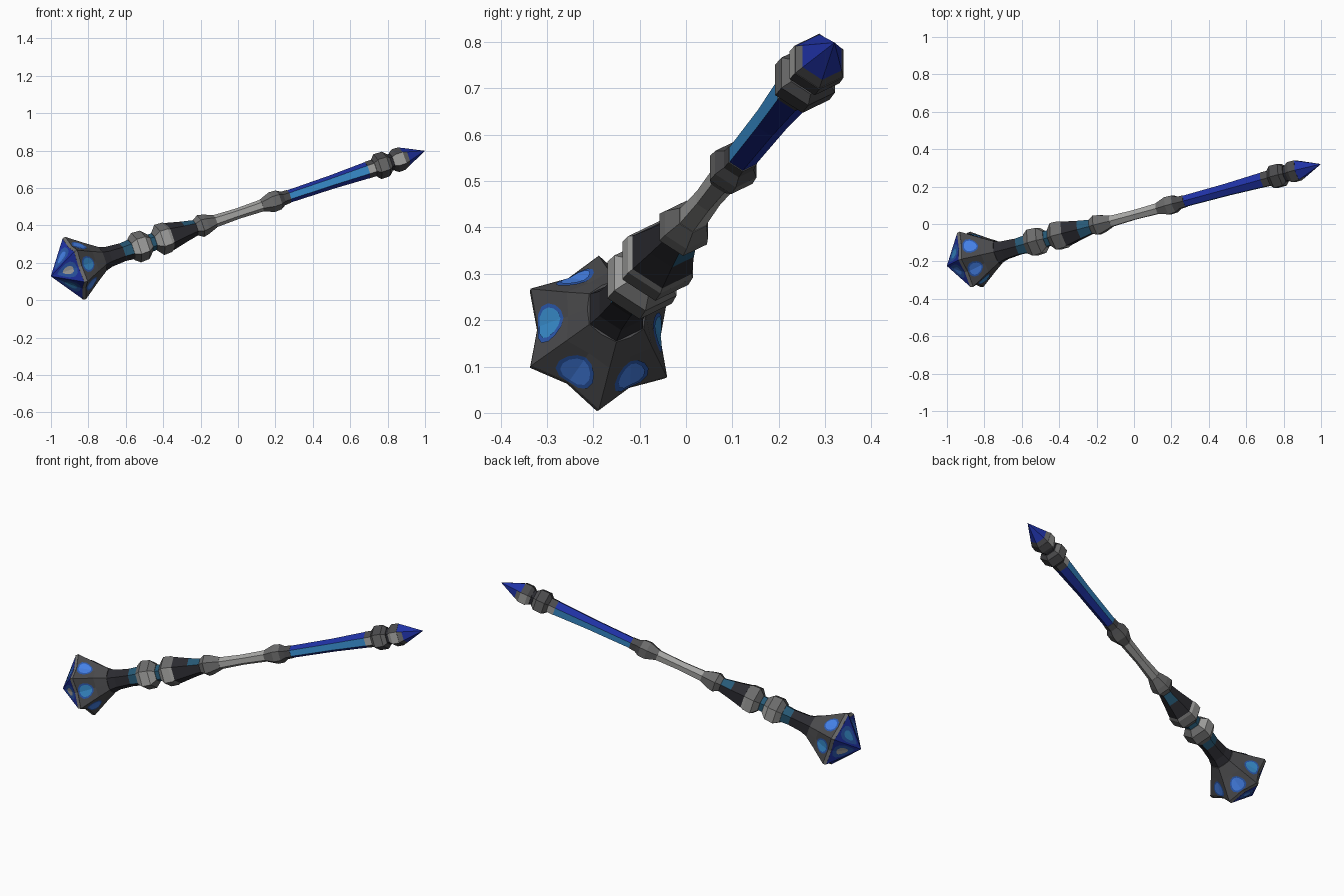
import bpy, bmesh, math
from mathutils import Vector

if "Cube" in bpy.data.objects:
    bpy.data.objects.remove(bpy.data.objects["Cube"])

# Weapon axis: starts at the centre of the head rim, runs to the pommel tip
ORIGIN = Vector((-0.875, -0.19, 0.17))
AXIS = Vector((0.918, 0.25, 0.308)).normalized()
UP = Vector((-0.318, 0, 0.948)).normalized()
SIDE = AXIS.cross(UP)


def material(name, rgb):
    m = bpy.data.materials.new(name)
    m.use_nodes = True
    m.diffuse_color = (*rgb, 1)
    m.node_tree.nodes["Principled BSDF"].inputs["Base Color"].default_value = (*rgb, 1)
    return m


CHARCOAL = material("charcoal", (0.024, 0.024, 0.03))
IRON = material("dark iron", (0.07, 0.07, 0.074))
STEEL = material("steel", (0.15, 0.15, 0.15))
SILVER = material("silver", (0.38, 0.38, 0.37))
TEAL = material("dark teal", (0.02, 0.1, 0.18))
ROYAL = material("royal blue", (0.014, 0.032, 0.38))
MID = material("medium blue", (0.025, 0.1, 0.42))
SKY = material("sky blue", (0.04, 0.27, 0.62))
BRIGHT = material("bright blue", (0.06, 0.22, 0.8))


def point(s, r, turn):
    """Point at distance s on the axis, radius r, turn in sixths."""
    a = turn * math.pi / 3
    return ORIGIN + AXIS * s + (UP * math.cos(a) + SIDE * math.sin(a)) * r


def finish(name, bm, mats):
    me = bpy.data.meshes.new(name)
    bm.to_mesh(me)
    bm.free()
    for m in mats:
        me.materials.append(m)
    bpy.context.collection.objects.link(bpy.data.objects.new(name, me))


def loft(name, rings, mats, rule=None):
    """Six-sided tube; a ring is (s, r) or (s, tip r, mid r) for a star."""
    bm = bmesh.new()
    loops = []
    for ring in rings:
        s, radii = ring[0], ring[1:]
        n = 6 * len(radii)
        if radii[0] == 0:
            loops.append([bm.verts.new(point(s, 0, 0))] * n)
        else:
            loops.append([bm.verts.new(point(s, radii[i % len(radii)], i * 6 / n))
                          for i in range(n)])
    for band, (a, b) in enumerate(zip(loops, loops[1:])):
        for i in range(n):
            j = (i + 1) % n
            corners = list(dict.fromkeys((a[i], a[j], b[j], b[i])))
            f = bm.faces.new(corners)
            f.material_index = rule(band, i * 6 // n) if rule else 0
    for loop in (loops[0], loops[-1]):
        if loop[0] is not loop[1]:
            bm.faces.new(loop)
    bmesh.ops.recalc_face_normals(bm, faces=bm.faces)
    finish(name, bm, mats)


def spots(name, outer, inner, centre, size, lift, mats):
    """Thin creased ovals on the six hollow sides between two star rings."""
    bm = bmesh.new()
    for side in range(6):
        for half in (-1, 1):
            verts = []
            for k in range(7):
                a = math.pi * k / 6
                u = half * size[0] * math.sin(a)
                t = centre + size[1] * math.cos(a)
                ends = []
                for s, tip, mid in (outer, inner):
                    m = point(s, mid, side + 0.5)
                    ends.append(m.lerp(point(s, tip, side + (1 if u > 0 else 0)), abs(u)))
                verts.append(ends[0].lerp(ends[1], t))
            d = (verts[3] - verts[0]).cross(verts[6] - verts[0]).normalized()
            if d.dot(verts[3] - ORIGIN) < 0:
                d = -d
            f = bm.faces.new([bm.verts.new(v + d * lift) for v in verts])
            f.normal_update()
            if f.normal.dot(d) < 0:
                f.normal_flip()
            f.material_index = side % len(mats)
    finish(name, bm, mats)


def front_back(band, side):
    return 1 if side in (1, 4) else 0


def crystal_base(band, side):
    """First band: blue on top, steel front and back, iron below."""
    return 0 if band or side in (0, 5) else 1 if side in (1, 4) else 2


# Head: star-shaped flare, raised rim and blue crystal cap
flare = [(0.008, 0.175, 0.136), (0.1, 0.11, 0.092), (0.16, 0.07, 0.065)]
loft("head_flare", flare, [IRON])
loft("head_rim", [(-0.01, 0.172, 0.133), (0.008, 0.176, 0.137)], [STEEL])
cap = [(-0.01, 0.17, 0.132), (-0.137, 0, 0)]
loft("head_cap", cap, [ROYAL])
spots("cap_panels", cap[0], cap[1], 0.4, (0.75, 0.36), 0.002, [MID])
spots("cap_spots", cap[0], cap[1], 0.36, (0.4, 0.2), 0.004, [BRIGHT, SILVER, SKY])
spots("flare_halos", flare[0], flare[1], 0.45, (0.6, 0.42), 0.002, [MID])
spots("flare_spots", flare[0], flare[1], 0.45, (0.47, 0.34), 0.004,
      [BRIGHT, SKY, BRIGHT])

# Lower grip with teal panels near the collar
loft("lower_grip", [(0.155, 0.07), (0.2, 0.056), (0.28, 0.05), (0.35, 0.056)],
     [CHARCOAL, TEAL], lambda b, i: int(b == 2 and i != 2))

# Double collar with a narrow teal gap
loft("lower_collar", [(0.33, 0.06), (0.36, 0.083), (0.41, 0.08), (0.44, 0.05)],
     [STEEL, SILVER], front_back)
loft("collar_gap", [(0.42, 0.048), (0.5, 0.046)], [TEAL])
loft("upper_collar", [(0.465, 0.05), (0.495, 0.085), (0.54, 0.083), (0.565, 0.07)],
     [STEEL, SILVER], front_back)

# Upper grip, tapering towards the handle
loft("upper_grip", [(0.555, 0.076), (0.64, 0.056), (0.73, 0.038)],
     [CHARCOAL, TEAL], lambda b, i: int(b == 1 and i in (0, 3, 5)))

# Handle between two guards
loft("lower_guard", [(0.7, 0.04), (0.735, 0.061), (0.765, 0.055), (0.82, 0.035)],
     [STEEL])
loft("handle", [(0.81, 0.034), (0.95, 0.029), (1.11, 0.033)], [SILVER])
loft("upper_guard", [(1.09, 0.033), (1.15, 0.055), (1.19, 0.053), (1.215, 0.038),
                     (1.25, 0.036)], [STEEL, IRON], lambda b, i: int(b > 1))

# Blue shaft with lighter front and back faces
loft("blue_shaft", [(1.245, 0.034), (1.5, 0.037), (1.71, 0.045)],
     [ROYAL, SKY], front_back)
loft("shaft_end", [(1.705, 0.046), (1.76, 0.046)], [IRON, SILVER], front_back)

# Pommel: collar, socket and pointed crystal
loft("pommel_collar", [(1.745, 0.048), (1.765, 0.07), (1.815, 0.069), (1.835, 0.05)],
     [IRON, STEEL], front_back)
loft("pommel_neck", [(1.825, 0.046), (1.865, 0.046)], [CHARCOAL])
loft("pommel_socket", [(1.85, 0.05), (1.87, 0.064), (1.91, 0.063)],
     [IRON, SILVER], front_back)
loft("pommel_crystal", [(1.908, 0.062), (1.935, 0.05), (2.042, 0)],
     [ROYAL, STEEL, IRON], crystal_base)
